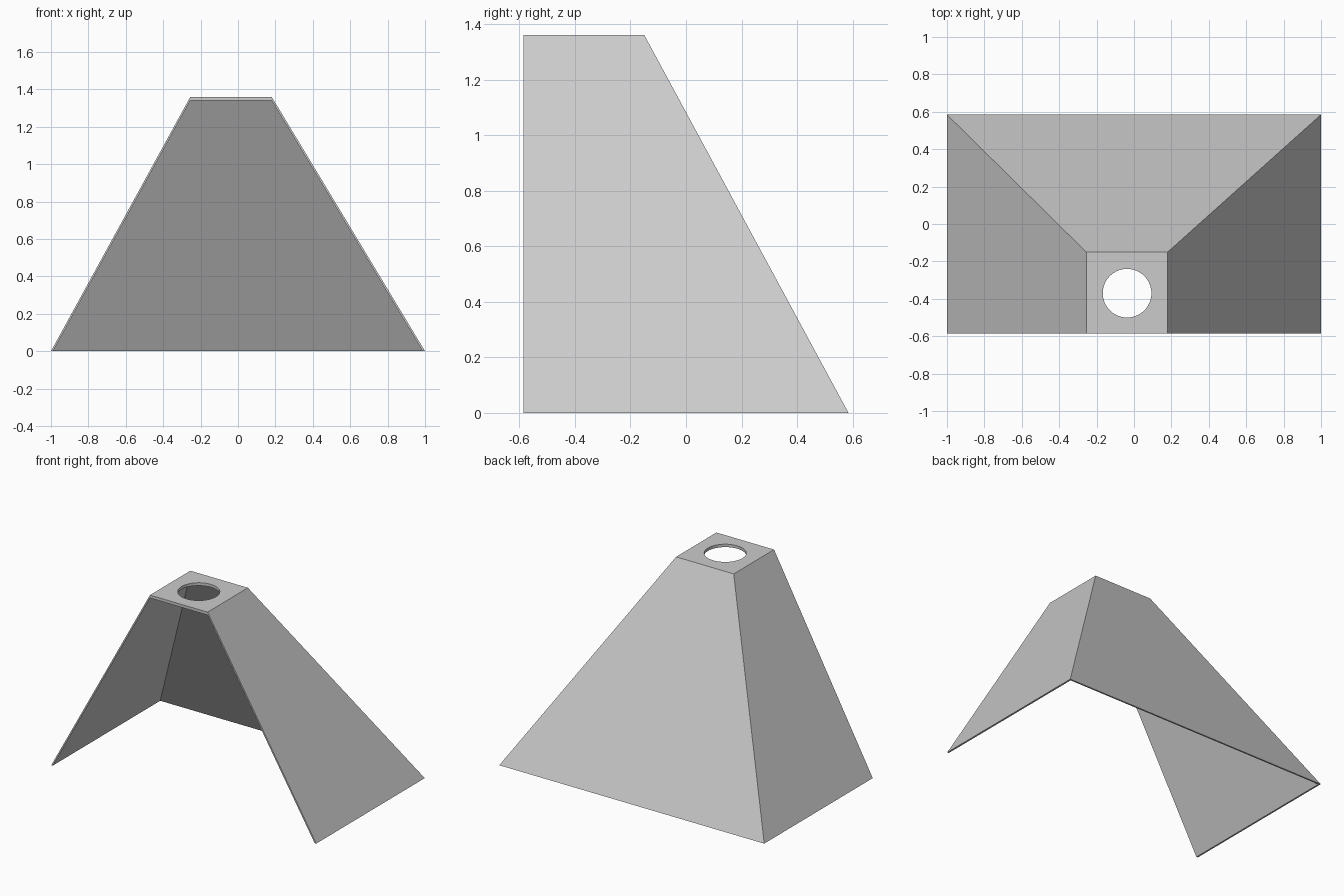
import bpy
import bmesh

default = bpy.data.objects.get("Cube")
if default:
    bpy.data.objects.remove(default, do_unlink=True)

HEIGHT = 1.36
TOP_PLATE = 0.02
FRONT, BACK = -0.585, 0.585
TOP_LEFT, TOP_RIGHT, TOP_BACK = 0.18, -0.255, -0.15

# One plain grey for the whole hood
grey = bpy.data.materials.new("light grey")
grey.use_nodes = True
grey.diffuse_color = (0.6, 0.6, 0.6, 1)
grey.node_tree.nodes["Principled BSDF"].inputs["Base Color"].default_value = (0.6, 0.6, 0.6, 1)


def add_object(name, bm):
    bmesh.ops.recalc_face_normals(bm, faces=bm.faces)
    mesh = bpy.data.meshes.new(name)
    bm.to_mesh(mesh)
    bm.free()
    mesh.materials.append(grey)
    obj = bpy.data.objects.new(name, mesh)
    bpy.context.collection.objects.link(obj)
    return obj


def frustum(name, front, drop):
    """Solid with a vertical front and three sloping sides, lowered by drop."""
    bm = bmesh.new()
    bmesh.ops.create_cube(bm, size=2)
    for v in bm.verts:
        x, y, z = v.co
        top = z > 0
        if top:
            v.co.x = TOP_LEFT if x > 0 else TOP_RIGHT
        v.co.y = front if y < 0 else (TOP_BACK if top else BACK)
        v.co.z = (HEIGHT if top else 0) - drop
    return add_object(name, bm)


hood = frustum("hood_shell", FRONT, 0)

# Inner hollow, open at the front and underneath
hollow = frustum("hollow_cutter", FRONT - 0.2, TOP_PLATE)

# Round opening in the top plate
bm = bmesh.new()
bmesh.ops.create_cone(bm, cap_ends=True, segments=64, radius1=0.13, radius2=0.13, depth=0.2)
bmesh.ops.translate(bm, verts=bm.verts, vec=(-0.037, -0.37, HEIGHT))
hole = add_object("hole_cutter", bm)

bpy.context.view_layer.objects.active = hood
for cutter in (hollow, hole):
    cutter.hide_render = True
    cut = hood.modifiers.new(cutter.name, 'BOOLEAN')
    cut.operation = 'DIFFERENCE'
    cut.solver = 'EXACT'
    cut.object = cutter
    bpy.ops.object.modifier_apply(modifier=cut.name)
    bpy.data.objects.remove(cutter, do_unlink=True)
